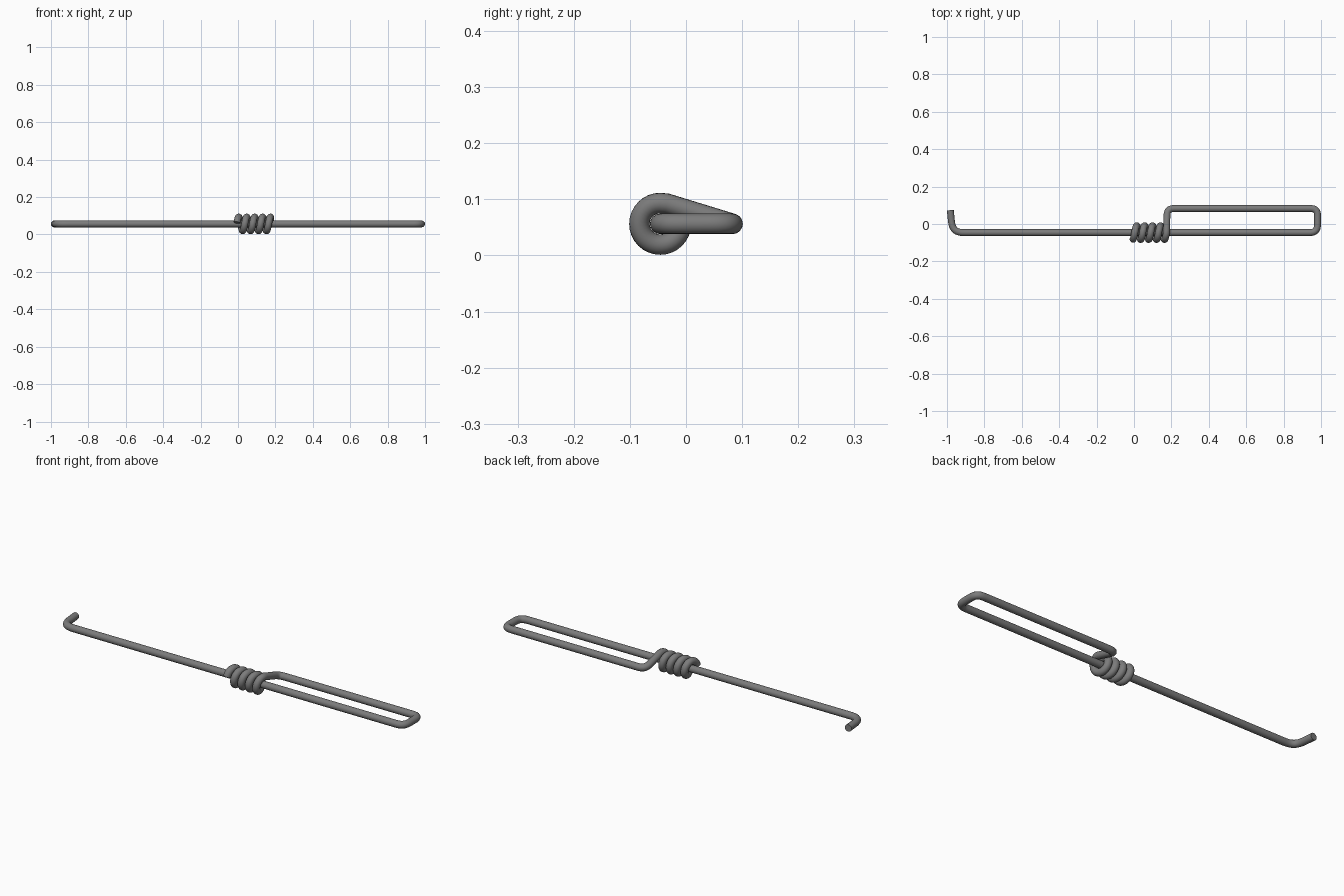
import bpy, math
from mathutils import Vector

if "Cube" in bpy.data.objects:
    bpy.data.objects.remove(bpy.data.objects["Cube"])

R = 0.0183              # wire radius
COIL_R = 0.037          # coil centreline radius
Y0, Z0 = -0.046, 0.0563  # straight rod axis
Y1 = 0.083              # far side of the loop
PITCH = 0.0425
X_COIL = 0.174          # right end of the coil


def fillet(points, steps=10):
    """Round the corners of a path; each point is (x, y, z, corner length)."""
    out = []
    for i, p in enumerate(points):
        v = Vector(p[:3])
        if p[3] == 0:
            out.append(v)
            continue
        a = v + (Vector(points[i - 1][:3]) - v).normalized() * p[3]
        b = v + (Vector(points[i + 1][:3]) - v).normalized() * p[3]
        for k in range(steps + 1):
            t = k / steps
            q = a * (1 - t) ** 2 + v * 2 * t * (1 - t) + b * t * t
            # pull the curve towards a circular arc
            out.append(q.lerp(v, 0.25 * t * (1 - t)))
    return out


# hook, rod and long loop, then the drop onto the top of the coil
path = fillet([
    (-0.982, 0.074, Z0, 0),
    (-0.970, Y0, Z0, 0.06),
    (0.9815, Y0, Z0, 0.045),
    (0.9815, Y1, Z0, 0.04),
    (X_COIL + 0.003, Y1, Z0, 0.04),
    (X_COIL, Y0 + 0.012, Z0 + COIL_R - 0.001, 0),
])

# coil wound back round the rod, ending at the front
turns, per_turn = 4.22, 32
n = int(turns * per_turn)
for i in range(n + 1):
    a = 2 * math.pi * i / per_turn
    path.append(Vector((X_COIL - PITCH * i / per_turn,
                        Y0 - COIL_R * math.sin(a),
                        Z0 + COIL_R * math.cos(a))))

curve = bpy.data.curves.new("twisted_wire", 'CURVE')
curve.dimensions = '3D'
curve.bevel_depth = R
curve.bevel_resolution = 6
curve.use_fill_caps = True
curve.twist_mode = 'MINIMUM'
spline = curve.splines.new('POLY')
spline.points.add(len(path) - 1)
for sp, p in zip(spline.points, path):
    sp.co = (p.x, p.y, p.z, 1)

wire = bpy.data.objects.new("twisted_wire", curve)
bpy.context.collection.objects.link(wire)

# plain grey steel
steel = bpy.data.materials.new("steel grey")
steel.diffuse_color = (0.2, 0.2, 0.2, 1)
steel.use_nodes = True
steel.node_tree.nodes["Principled BSDF"].inputs["Base Color"].default_value = steel.diffuse_color
curve.materials.append(steel)

bpy.context.view_layer.objects.active = wire
wire.select_set(True)
bpy.ops.object.convert(target='MESH')
bpy.ops.object.shade_smooth_by_angle(angle=math.radians(50))
